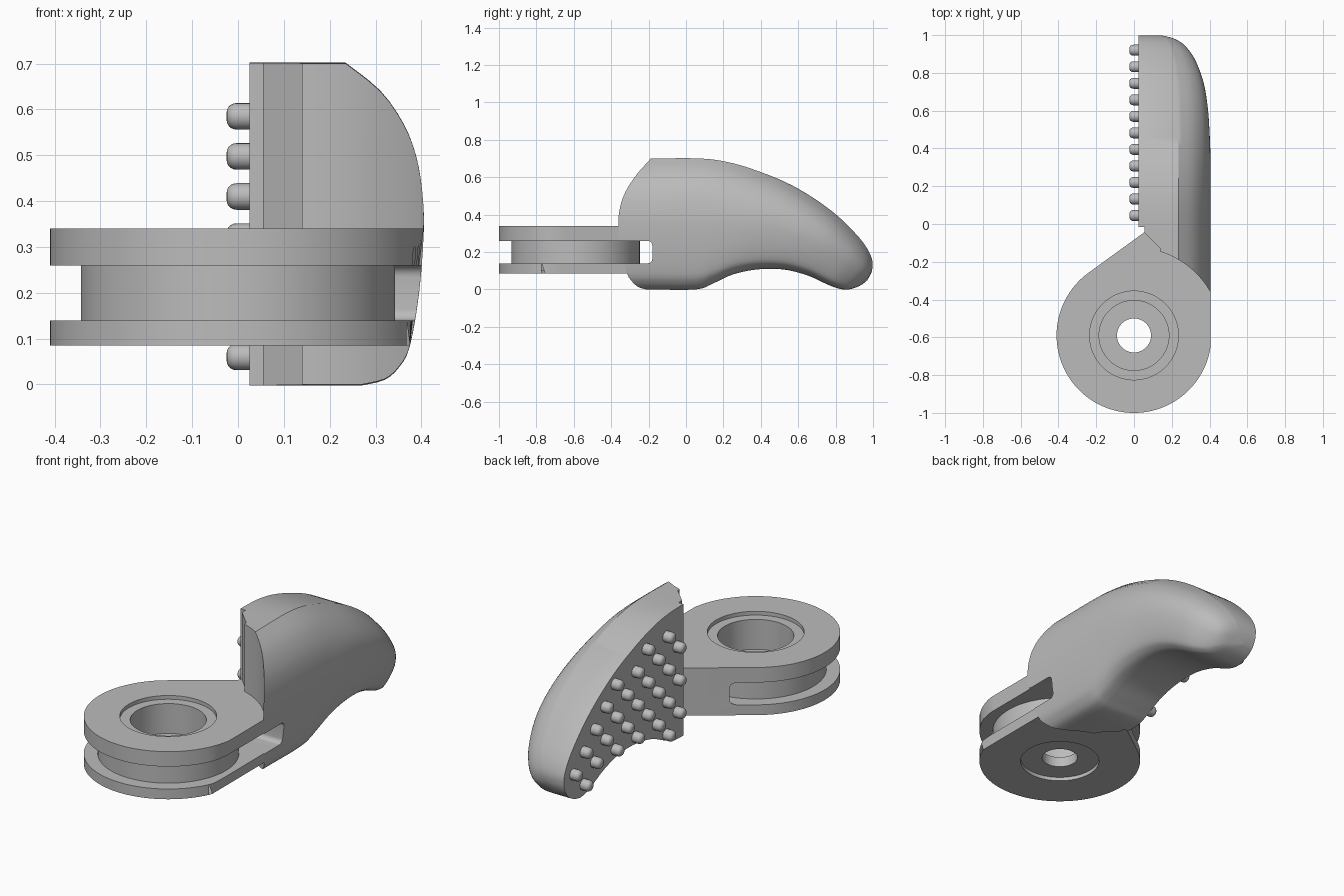
import bpy, bmesh, math
from mathutils import Vector

if "Cube" in bpy.data.objects:
    bpy.data.objects.remove(bpy.data.objects["Cube"])

grey = bpy.data.materials.new("plain grey")
grey.use_nodes = True
colour = (0.5, 0.5, 0.5, 1)
grey.diffuse_color = colour
grey.node_tree.nodes["Principled BSDF"].inputs["Base Color"].default_value = colour

PIVOT = Vector((0, -0.59, 0))


def make(name, bm):
    bmesh.ops.recalc_face_normals(bm, faces=bm.faces)
    mesh = bpy.data.meshes.new(name)
    bm.to_mesh(mesh)
    bm.free()
    mesh.materials.append(grey)
    ob = bpy.data.objects.new(name, mesh)
    bpy.context.collection.objects.link(ob)
    return ob


def loft(name, rings):
    """Skin closed rings of points and cap both ends."""
    bm = bmesh.new()
    loops = [[bm.verts.new(p) for p in ring] for ring in rings]
    n = len(loops[0])
    for a, b in zip(loops, loops[1:]):
        for i in range(n):
            j = (i + 1) % n
            bm.faces.new((a[i], a[j], b[j], b[i]))
    bm.faces.new(loops[0])
    bm.faces.new(loops[-1])
    return make(name, bm)


def prism(name, outline, z0, z1):
    return loft(name, [[(x, y, z) for x, y in outline] for z in (z0, z1)])


def lathe(name, profile, segments=96):
    bm = bmesh.new()
    verts = [bm.verts.new(PIVOT + Vector((r, 0, z))) for r, z in profile]
    edges = [bm.edges.new(pair) for pair in zip(verts, verts[1:])]
    bmesh.ops.spin(bm, geom=verts + edges, cent=PIVOT, axis=(0, 0, 1),
                   angle=math.tau, steps=segments, use_duplicate=False)
    bmesh.ops.remove_doubles(bm, verts=bm.verts, dist=1e-5)
    return make(name, bm)


def arc(radius, start, end, steps):
    return [(PIVOT.x + radius * math.cos(a), PIVOT.y + radius * math.sin(a))
            for a in (math.radians(start + (end - start) * i / steps) for i in range(steps + 1))]


def smooth_path(points, sub):
    """Catmull-Rom interpolation through tuples of any length."""
    pts = [points[0]] + points + [points[-1]]
    out = []
    for a, b, c, d in zip(pts, pts[1:], pts[2:], pts[3:]):
        for k in range(sub):
            t = k / sub
            out.append(tuple(0.5 * (2 * q + (r - p) * t + (2 * p - 5 * q + 4 * r - s) * t * t
                                    + (3 * q - p - 3 * r + s) * t ** 3)
                             for p, q, r, s in zip(a, b, c, d)))
    return out + [points[-1]]


def combine(target, other, operation):
    """Apply a boolean and drop the helper."""
    other.hide_render = True
    mod = target.modifiers.new(operation, "BOOLEAN")
    mod.operation, mod.object, mod.solver = operation, other, "EXACT"
    bpy.context.view_layer.update()
    graph = bpy.context.evaluated_depsgraph_get()
    mesh = bpy.data.meshes.new_from_object(target.evaluated_get(graph))
    target.modifiers.clear()
    target.data = mesh
    bpy.data.objects.remove(other)


# Curved handle: rounded half section swept through slanted stations
FLAT, WIDE, TALL = 0.025, 0.38, 0.7
curve = smooth_path([(0.27, 0), (0.32, 0.012), (0.352, 0.04), (0.375, 0.085), (0.395, 0.2),
                     (0.405, 0.33), (0.402, 0.42), (0.388, 0.5), (0.36, 0.57), (0.31, 0.64),
                     (0.235, 0.7)], 3)
section = [((x - FLAT) / WIDE, z / TALL) for x, z in [(FLAT, 0)] + curve + [(FLAT, TALL)]]
# lower y, lower z, upper y, upper z, width
stations = smooth_path([
    (-0.45, 0, -0.45, 0.7, 0.38), (-0.2, 0, -0.2, 0.7, 0.38), (0.05, 0, 0.08, 0.7, 0.38),
    (0.14, 0.03, 0.25, 0.675, 0.38), (0.25, 0.08, 0.42, 0.62, 0.38),
    (0.38, 0.107, 0.57, 0.555, 0.375), (0.52, 0.107, 0.71, 0.47, 0.365),
    (0.65, 0.075, 0.82, 0.385, 0.345), (0.76, 0.025, 0.91, 0.295, 0.31),
    (0.82, 0.004, 0.965, 0.225, 0.275), (0.87, 0, 0.995, 0.16, 0.235),
    (0.93, 0.02, 0.996, 0.11, 0.18), (0.97, 0.05, 0.987, 0.08, 0.07)], 4)
body = loft("hook_lever", [[(FLAT + w * u, y0 + (y1 - y0) * v, z0 + (z1 - z0) * v)
                            for u, v in section] for y0, z0, y1, z1, w in stations])

# Clearance around the pivot disc, with a slanted inner corner
clearance = prism("clearance_cutter",
                  [(-0.5, -0.015), (0.055, -0.015), (0.055, -0.045), (0.14, -0.13)]
                  + arc(0.465, 72.5, 0, 32) + [(0.465, -0.8), (-0.5, -0.8)], -0.1, 0.8)
combine(body, clearance, "DIFFERENCE")

# Teardrop arm, its outer side trimmed to follow the handle
outline = arc(0.41, 126, 360, 80) + [(0.405, -0.2), (0.06, -0.04)]
arm = loft("pivot_arm", [[(min(x, limit), y, z) for x, y in outline]
                         for z, limit in ((0.085, 0.375), (0.34, 0.405))])
combine(body, arm, "UNION")

# Groove between the two plates, rounded at its back corners
r = 0.025
groove = [(-1.2, 0.14), (-0.18 - r, 0.14)]
groove += [(-0.18 - r + r * math.sin(a), 0.14 + r - r * math.cos(a))
           for a in (math.pi / 12 * k for k in range(1, 7))]
groove += [(y, 0.4 - z) for y, z in reversed(groove)]
combine(body, loft("groove_cutter", [[(x, y, z) for y, z in groove] for x in (-0.7, 0.7)]),
        "DIFFERENCE")

# Hub and stepped bore
combine(body, lathe("hub", [(0, 0.12), (0.343, 0.12), (0.343, 0.28), (0, 0.28)]), "UNION")
combine(body, lathe("bore_cutter", [(0, 0.4), (0.235, 0.4), (0.235, 0.32), (0.185, 0.32),
                                    (0.185, 0.16), (0.09, 0.16), (0.09, 0.105), (0.2, 0.105),
                                    (0.2, -0.05), (0, -0.05)]), "DIFFERENCE")

# Staggered round-ended studs on the flat face: first row and count per column
PITCH, RADIUS = 0.0875, 0.029
columns = [(1, 3), (0, 4), (1, 3), (0, 3), (1, 3), (2, 2), (1, 3), (2, 2), (3, 2), (4, 2), (5, 1)]
bm = bmesh.new()
profile = [(FLAT + 0.01, RADIUS)] + [(-RADIUS * 0.75 * math.sin(a) - 0.003,
                                      RADIUS * (0.3 + 0.7 * math.cos(a)))
                                     for a in (math.pi / 10 * k for k in range(6))]
SIDES = 20
for col, (first, count) in enumerate(columns):
    for k in range(count):
        y, z = 0.045 + PITCH * col, 0.585 - PITCH * (first + 2 * k)
        rings = [[bm.verts.new((x, y + rad * math.cos(math.tau * s / SIDES),
                                z + rad * math.sin(math.tau * s / SIDES)))
                  for s in range(SIDES)] for x, rad in profile]
        for a, b in zip(rings, rings[1:]):
            for s in range(SIDES):
                t = (s + 1) % SIDES
                bm.faces.new((a[s], a[t], b[t], b[s]))
        bm.faces.new(rings[0])
        bm.faces.new(rings[-1])
studs = make("grip_studs", bm)

# Smooth shading with sharp machined edges
for ob in (body, studs):
    bpy.ops.object.select_all(action="DESELECT")
    ob.select_set(True)
    bpy.context.view_layer.objects.active = ob
    bpy.ops.object.shade_smooth_by_angle(angle=math.radians(30))
